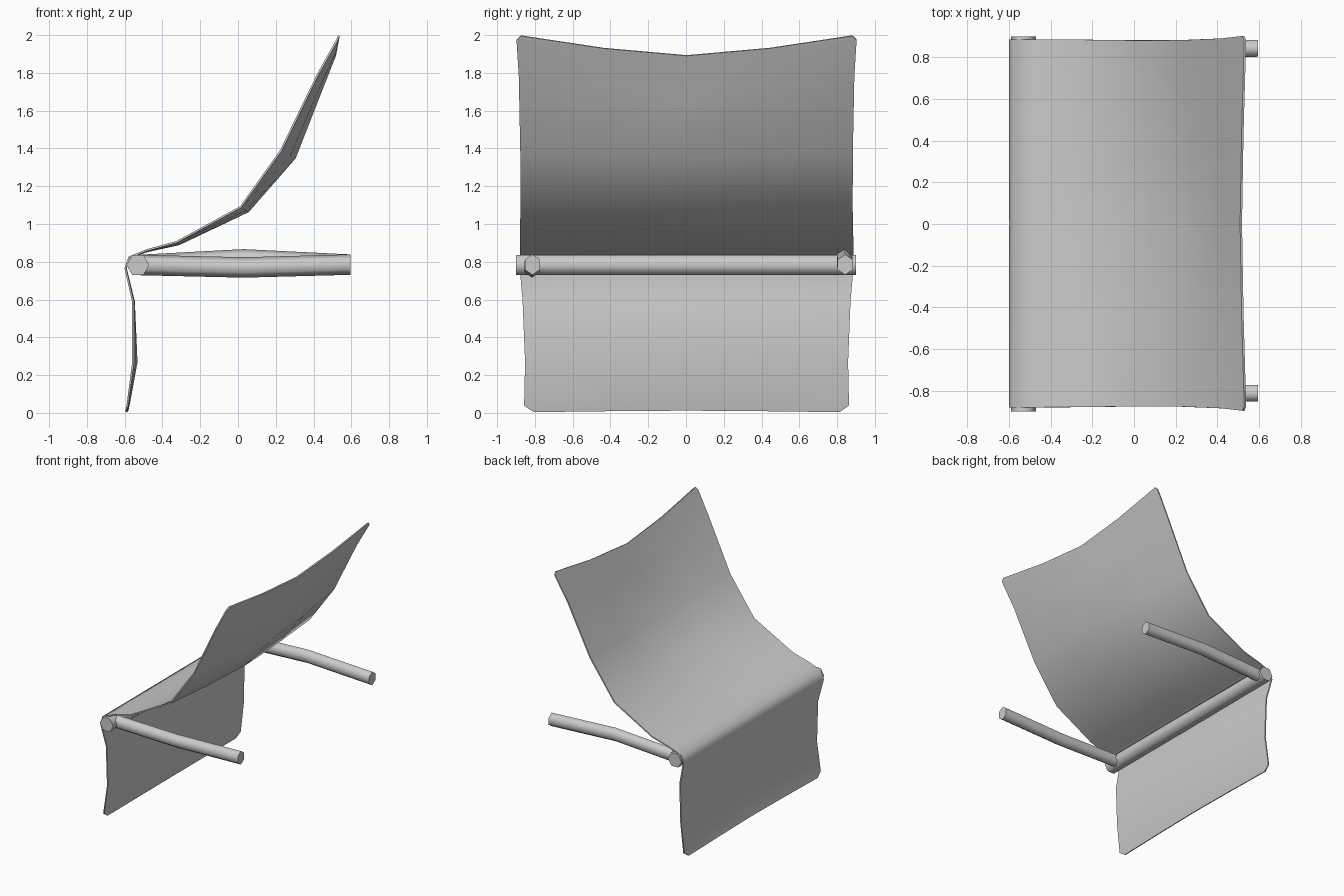
import bpy, bmesh, math
from mathutils import Vector

if "Cube" in bpy.data.objects:
    bpy.data.objects.remove(bpy.data.objects["Cube"])


def make_object(name, bm):
    bmesh.ops.recalc_face_normals(bm, faces=bm.faces)
    mesh = bpy.data.meshes.new(name)
    bm.to_mesh(mesh)
    bm.free()
    obj = bpy.data.objects.new(name, mesh)
    bpy.context.collection.objects.link(obj)
    return obj


def smooth(obj):
    bpy.ops.object.select_all(action='DESELECT')
    obj.select_set(True)
    bpy.context.view_layer.objects.active = obj
    bpy.ops.object.shade_smooth_by_angle(angle=math.radians(70))


def tube(name, path, side, side_r, up_r, turn=0.0):
    """Capped six-sided tube through the path points."""
    bm = bmesh.new()
    rings = []
    for p in path:
        ring = []
        for i in range(6):
            a = turn + i * math.pi / 3
            ring.append(bm.verts.new(Vector(p) + Vector(side) * side_r * math.cos(a)
                                     + Vector((0, 0, up_r * math.sin(a)))))
        rings.append(ring)
    for r0, r1 in zip(rings, rings[1:]):
        for i in range(6):
            j = (i + 1) % 6
            bm.faces.new((r0[i], r0[j], r1[j], r1[i]))
    bm.faces.new(rings[0])
    bm.faces.new(rings[-1])
    smooth(make_object(name, bm))


# Draped cloth: edge x, edge z, centre x, centre z, half width
rows = [
    (-0.592, 0.005, -0.585, 0.013, 0.81),
    (-0.585, 0.040, -0.578, 0.045, 0.86),
    (-0.555, 0.270, -0.537, 0.270, 0.855),
    (-0.556, 0.590, -0.551, 0.590, 0.868),
    (-0.596, 0.765, -0.594, 0.765, 0.883),
    (-0.576, 0.824, -0.576, 0.824, 0.883),
    (-0.487, 0.860, -0.485, 0.855, 0.883),
    (-0.325, 0.905, -0.312, 0.893, 0.883),
    (0.014, 1.090, 0.054, 1.067, 0.879),
    (0.227, 1.388, 0.301, 1.350, 0.880),
    (0.420, 1.786, 0.429, 1.677, 0.888),
    (0.525, 1.975, 0.507, 1.875, 0.900),
    (0.534, 1.997, 0.514, 1.892, 0.878),
]
bm = bmesh.new()
grid = []
for ex, ez, cx, cz, w in rows:
    line = []
    for f in (-1, -0.5, 0, 0.5, 1):
        k = (0, 0.37, 1)[int(2 * abs(f))]
        line.append(bm.verts.new((cx + (ex - cx) * k, w * f + 0.003, cz + (ez - cz) * k)))
    grid.append(line)
for a, b in zip(grid, grid[1:]):
    for i in range(4):
        bm.faces.new((a[i], a[i + 1], b[i + 1], b[i]))
cloth = make_object("cloth", bm)
mod = cloth.modifiers.new("thickness", 'SOLIDIFY')
mod.thickness = 0.01
mod.offset = 0
bpy.context.view_layer.objects.active = cloth
bpy.ops.object.modifier_apply(modifier=mod.name)
smooth(cloth)

# Crossbar under the fold
tube("crossbar", [(-0.53, -0.9, 0.783), (-0.53, 0.9, 0.783)], (1, 0, 0), 0.06, 0.06)

# Slightly bent side arms
for name, y, mid_y, mid_z in (("arm_near", -0.813, -0.815, 0.77),
                              ("arm_far", 0.843, 0.838, 0.813)):
    path = [(-0.53, y, 0.783), (0.03, mid_y, mid_z), (0.595, y, 0.785)]
    tube(name, path, (0, 1, 0), 0.046, 0.054, math.pi / 6)
